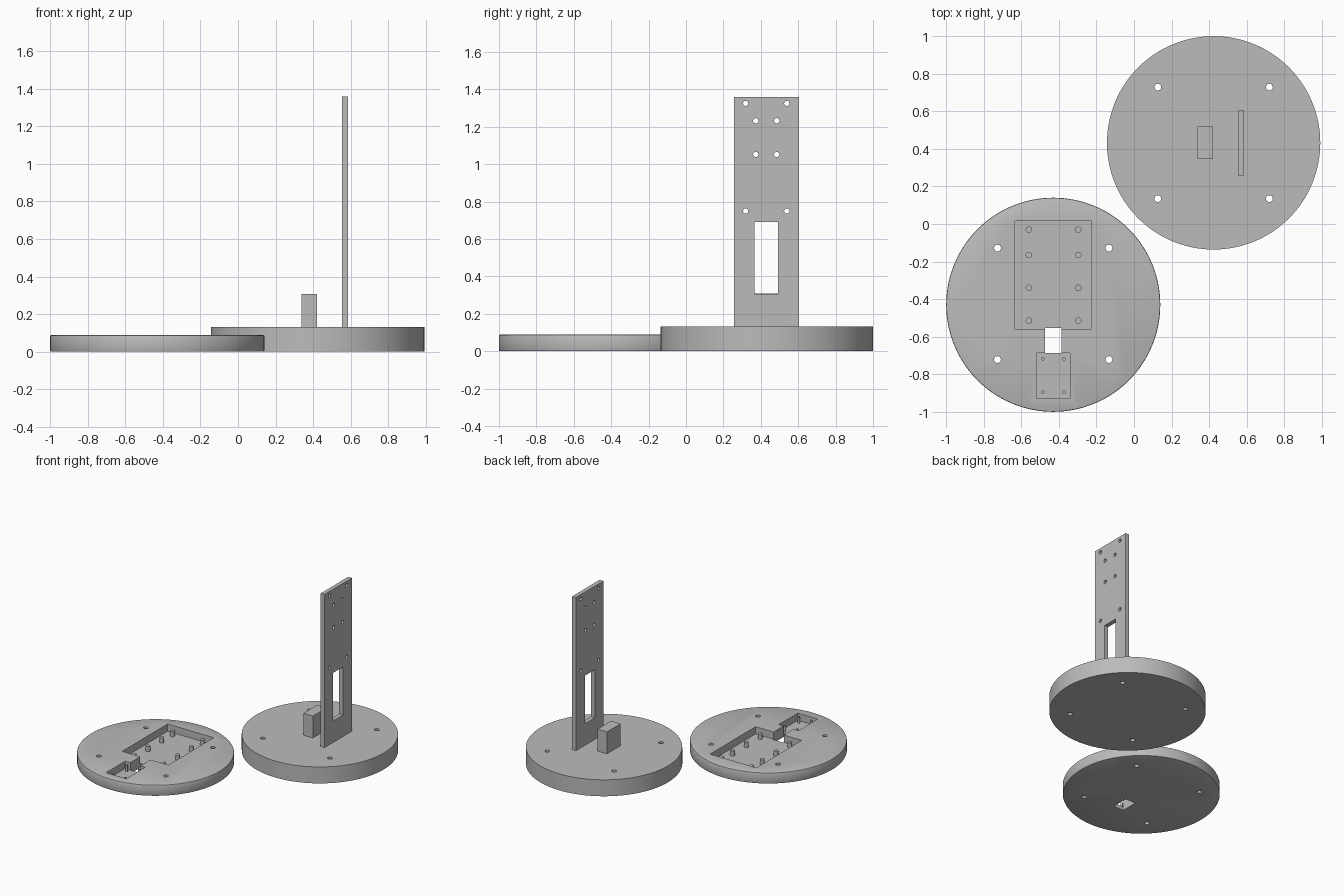
import bpy, math

if "Cube" in bpy.data.objects:
    bpy.data.objects.remove(bpy.data.objects["Cube"])

grey = bpy.data.materials.new("matte_grey")
grey.diffuse_color = (0.5, 0.5, 0.5, 1)
grey.use_nodes = True
grey.node_tree.nodes["Principled BSDF"].inputs["Base Color"].default_value = grey.diffuse_color


def finish(o, name):
    o.name = name
    o.data.materials.clear()
    o.data.materials.append(grey)
    return o


def box(name, x0, x1, y0, y1, z0, z1):
    bpy.ops.mesh.primitive_cube_add(size=1, location=((x0 + x1) / 2, (y0 + y1) / 2, (z0 + z1) / 2))
    o = bpy.context.object
    o.scale = (x1 - x0, y1 - y0, z1 - z0)
    bpy.ops.object.transform_apply(location=True, rotation=True, scale=True)
    return finish(o, name)


def rod(name, x, y, z, r, depth, sides=24, along_x=False):
    bpy.ops.mesh.primitive_cylinder_add(vertices=sides, radius=r, depth=depth, location=(x, y, z),
                                        rotation=(0, math.pi / 2 if along_x else 0, 0))
    bpy.ops.object.transform_apply(location=True, rotation=True, scale=True)
    return finish(bpy.context.object, name)


def cut(target, cutters):
    bpy.context.view_layer.objects.active = target
    for c in cutters:
        m = target.modifiers.new("cut", 'BOOLEAN')
        m.operation, m.solver, m.object = 'DIFFERENCE', 'EXACT', c
        bpy.ops.object.modifier_apply(modifier=m.name)
        bpy.data.objects.remove(c)


def smooth(o):
    bpy.ops.object.select_all(action='DESELECT')
    o.select_set(True)
    bpy.context.view_layer.objects.active = o
    bpy.ops.object.shade_smooth_by_angle(angle=math.radians(30))


def screw_holes(cx, cy):
    return [rod("hole_cutter", cx + sx * 0.297, cy + sy * 0.297, 0.07, 0.018, 0.4)
            for sx in (-1, 1) for sy in (-1, 1)]


# Upright-carrying base disc
base = rod("stand_base", 0.424, 0.432, 0.066, 0.568, 0.132, 128)
cut(base, screw_holes(0.424, 0.432))
smooth(base)

# Upright plate with window and mounting holes
plate = box("upright_plate", 0.553, 0.587, 0.257, 0.605, 0.125, 1.36)
cutters = [box("window_cutter", 0.5, 0.64, 0.366, 0.491, 0.305, 0.69)]
for half, z in ((0.11, 1.325), (0.056, 1.232), (0.056, 1.052), (0.11, 0.75)):
    cutters += [rod("hole_cutter", 0.57, 0.429 + s * half, z, 0.014, 0.2, along_x=True) for s in (-1, 1)]
cut(plate, cutters)
smooth(plate)

# Support block in front of the plate
box("support_block", 0.337, 0.422, 0.346, 0.519, 0.125, 0.308)

# Tray disc with softened rims
FLOOR = 0.03
tray = rod("tray_disc", -0.43, -0.43, 0.044, 0.57, 0.088, 128)
bev = tray.modifiers.new("rim", 'BEVEL')
bev.width, bev.segments, bev.limit_method = 0.006, 2, 'ANGLE'
bev.angle_limit = math.radians(40)
bpy.ops.object.modifier_apply(modifier=bev.name)
cut(tray, [box("pocket_cutter", -0.635, -0.225, -0.56, 0.015, FLOOR, 0.2),
           box("pocket_cutter", -0.52, -0.342, -0.928, -0.686, FLOOR, 0.2),
           box("slot_cutter", -0.475, -0.385, -0.688, -0.553, -0.1, 0.2)]
    + screw_holes(-0.43, -0.425))
smooth(tray)

# Board standoffs in the large pocket
for x in (-0.56, -0.297):
    for y in (-0.03, -0.165, -0.34, -0.515):
        smooth(rod("standoff", x, y, FLOOR + 0.018, 0.017, 0.044))

# Thin pins in the small pocket
for x in (-0.485, -0.373):
    for y in (-0.718, -0.895):
        smooth(rod("pin", x, y, FLOOR + 0.022, 0.009, 0.052, 16))
